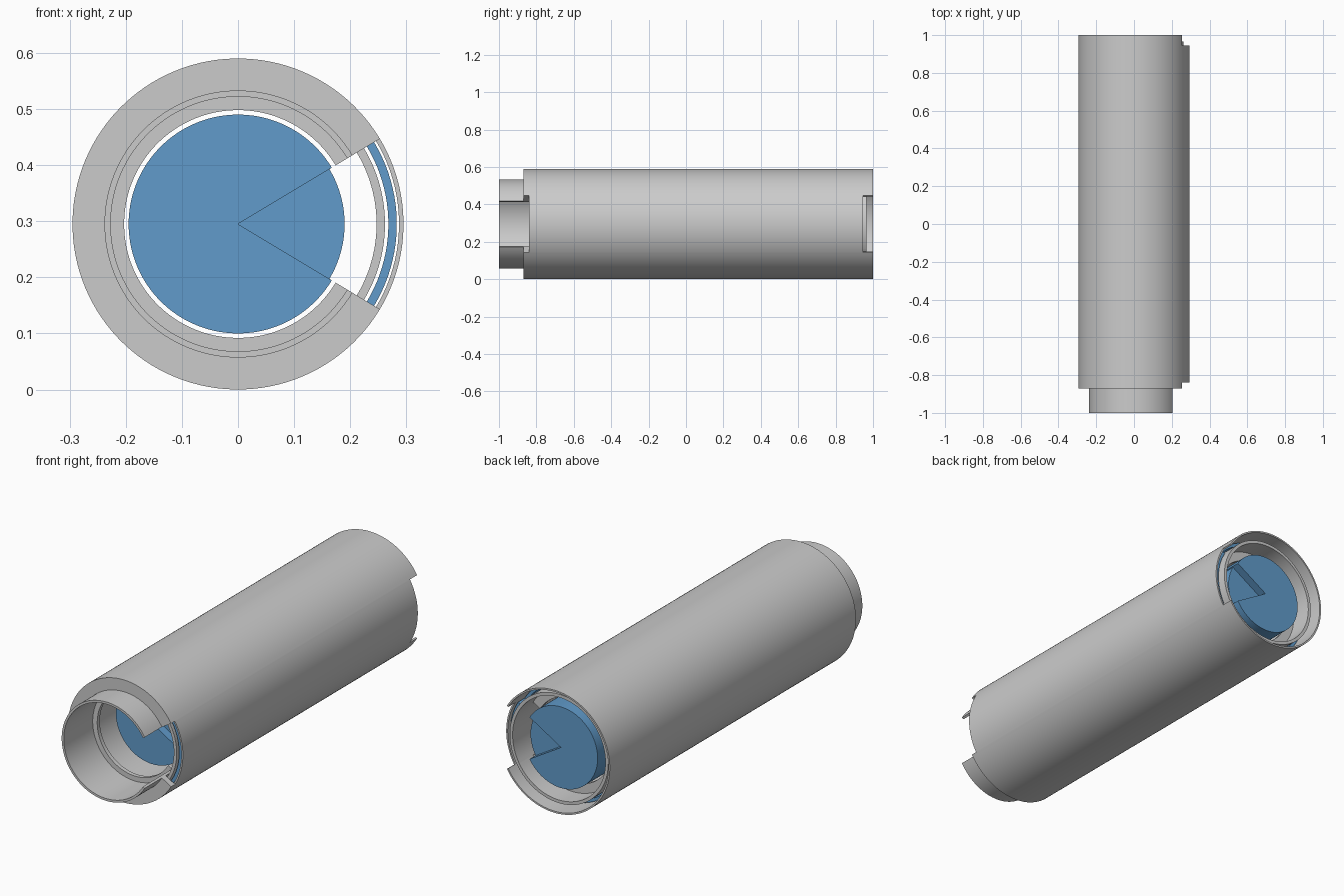
import bpy, bmesh, math

if "Cube" in bpy.data.objects:
    bpy.data.objects.remove(bpy.data.objects["Cube"])

ZC = 0.295                    # height of the tube axis
HALF = math.radians(31)       # half angle of the notch on the +x side
BODY = (HALF, 2 * math.pi - HALF)
PANEL = (-HALF, HALF)

blue = bpy.data.materials.new("core_blue")
blue.diffuse_color = (0.12, 0.33, 0.60, 1)
blue.use_nodes = True
blue.node_tree.nodes["Principled BSDF"].inputs["Base Color"].default_value = blue.diffuse_color


def sector(name, profile, span, mat=None):
    """Sweep a closed (radius, y) profile around the tube axis over an angle span."""
    a0, a1 = span
    steps = max(2, round(math.degrees(a1 - a0) / 3))
    bm = bmesh.new()
    rings = []
    for i in range(steps + 1):
        a = a0 + (a1 - a0) * i / steps
        rings.append([bm.verts.new((r * math.cos(a), y, ZC + r * math.sin(a)))
                      for r, y in profile])
    n = len(profile)
    for p, q in zip(rings, rings[1:]):
        for j in range(n):
            k = (j + 1) % n
            if profile[j][0] == 0 and profile[k][0] == 0:
                continue
            bm.faces.new((p[j], p[k], q[k], q[j]))
    bm.faces.new(rings[0])
    bm.faces.new(rings[-1])
    bmesh.ops.remove_doubles(bm, verts=bm.verts, dist=1e-5)
    bmesh.ops.recalc_face_normals(bm, faces=bm.faces)
    me = bpy.data.meshes.new(name)
    bm.to_mesh(me)
    bm.free()
    ob = bpy.data.objects.new(name, me)
    bpy.context.collection.objects.link(ob)
    if mat:
        me.materials.append(mat)
    bpy.ops.object.select_all(action='DESELECT')
    ob.select_set(True)
    bpy.context.view_layer.objects.active = ob
    bpy.ops.object.shade_smooth_by_angle(angle=math.radians(30))
    return ob


def tube(r0, r1, y0, y1):
    return [(r0, y0), (r1, y0), (r1, y1), (r0, y1)]


# Outer shell, with front shoulder, thin neck and inner lip in one profile
sector("outer_shell", [
    (0.295, 1.0), (0.295, -0.87), (0.238, -0.87), (0.238, -1.0),
    (0.227, -1.0), (0.227, -0.78), (0.203, -0.78), (0.203, -0.76),
    (0.238, -0.76), (0.238, -0.84), (0.287, -0.84), (0.287, 1.0)], BODY)

# Inner tube with the rear lip around the core
sector("inner_tube", [
    (0.262, 0.965), (0.262, -0.84), (0.247, -0.84), (0.247, 0.84),
    (0.203, 0.84), (0.203, 0.86), (0.247, 0.86), (0.247, 0.965)], BODY)

# Blue layer between the shells, and the solid core
sector("middle_layer", tube(0.268, 0.283, -0.83, 0.88), BODY, blue)
sector("core", tube(0, 0.195, -0.65, 0.95), BODY, blue)

# Shorter side panel that leaves the end notches open
sector("panel_outer", tube(0.287, 0.295, -0.84, 0.945), PANEL)
sector("panel_middle", tube(0.268, 0.283, -0.83, 0.93), PANEL, blue)
sector("panel_inner", tube(0.247, 0.262, -0.84, 0.965), PANEL)
sector("core_wedge", tube(0, 0.19, -0.61, 0.91), PANEL, blue)
